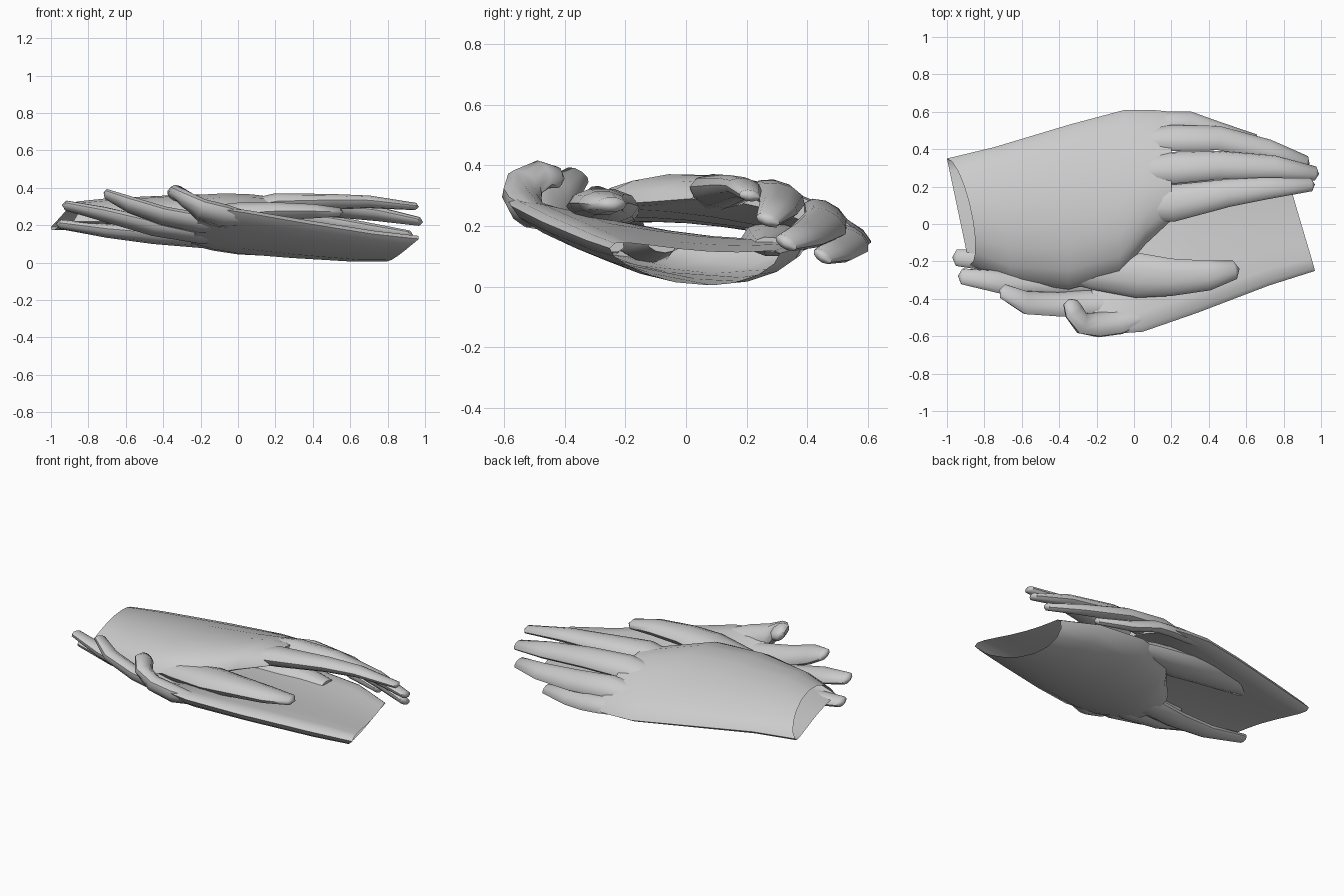
import bpy, bmesh, math
from mathutils import Vector, Matrix

cube = bpy.data.objects.get("Cube")
if cube:
    bpy.data.objects.remove(cube)

skin = bpy.data.materials.new("pale_grey")
skin.use_nodes = True
grey = (0.6, 0.6, 0.6, 1)
skin.diffuse_color = grey
skin.node_tree.nodes["Principled BSDF"].inputs["Base Color"].default_value = grey


def loft(name, rings, cap_start=False, tip=None, matrix=None):
    """Skin a series of closed rings; end in a flat cap or a tip point."""
    bm = bmesh.new()
    loops = [[bm.verts.new(p) for p in ring] for ring in rings]
    n = len(loops[0])
    for a, b in zip(loops, loops[1:]):
        for i in range(n):
            j = (i + 1) % n
            bm.faces.new((a[i], a[j], b[j], b[i]))
    if cap_start:
        bm.faces.new(loops[0])
    if tip is None:
        bm.faces.new(loops[-1])
    else:
        end = bm.verts.new(tip)
        for i in range(n):
            bm.faces.new((loops[-1][i], loops[-1][(i + 1) % n], end))
    if matrix:
        bmesh.ops.transform(bm, matrix=matrix, verts=bm.verts)
    bmesh.ops.recalc_face_normals(bm, faces=bm.faces)
    mesh = bpy.data.meshes.new(name)
    bm.to_mesh(mesh)
    bm.free()
    mesh.materials.append(skin)
    obj = bpy.data.objects.new(name, mesh)
    bpy.context.collection.objects.link(obj)
    bpy.ops.object.select_all(action='DESELECT')
    obj.select_set(True)
    bpy.context.view_layer.objects.active = obj
    bpy.ops.object.shade_smooth_by_angle(angle=math.radians(50))
    return obj


def palm(name, matrix=None, sides=18):
    """Arched, flattened sleeve, open at the wrist."""
    # thumb edge, little finger edge, arch height, half thickness, notch in the back
    stations = [
        ((-.88, -.22, .22), (-1, .35, .19), .06, .06, .07),
        ((-.65, -.31, .22), (-.75, .41, .19), .07, .068, 0),
        ((-.35, -.35, .24), (-.35, .53, .17), .078, .072, 0),
        ((-.08, -.28, .27), (-.05, .61, .15), .078, .07, 0),
        ((.06, -.11, .28), (.1, .61, .145), .075, .06, 0),
        ((.2, .02, .29), (.2, .6, .14), .07, .04, 0),
    ]
    rings = []
    for thumb_edge, little_edge, arch, half, notch in stations:
        ring = []
        for i in range(sides):
            angle = math.tau * i / sides
            s = (1 - math.cos(angle)) / 2
            t = s ** .8
            swell = math.copysign(abs(math.sin(angle)) ** .9, math.sin(angle))
            p = Vector(thumb_edge).lerp(Vector(little_edge), s)
            p.z += 4 * arch * t * (1 - t) + half * swell
            p.x += notch * max(0, math.sin(angle))
            ring.append(p)
        rings.append(ring)
    loft(name, rings, matrix=matrix)


def finger(name, path, tilt=0, flat=.55, matrix=None, sides=10):
    """Flattened tube through (x, y, z, half width) points with a rounded tip."""
    pts = [Vector(p[:3]) for p in path]
    rings = []
    for i, p in enumerate(pts):
        along = (pts[min(i + 1, len(pts) - 1)] - pts[max(i - 1, 0)]).normalized()
        side = along.cross(Vector((0, 0, 1))).normalized()
        side = Matrix.Rotation(math.radians(tilt), 3, along) @ side
        up = side.cross(along)
        r = path[i][3]
        rings.append([p + r * (math.cos(a) * side + flat * math.sin(a) * up)
                      for a in (math.tau * k / sides for k in range(sides))])
    tip = pts[-1] + along * path[-1][3] * .5
    loft(name, rings, cap_start=True, tip=tip, matrix=matrix)


thumb = [(-.5, -.21, .23, .05), (-.22, -.25, .25, .1), (.02, -.275, .265, .12),
         (.2, -.285, .275, .1), (.4, -.275, .275, .08), (.54, -.245, .27, .05)]

# Upper hand, palm down
palm("upper_palm")
finger("upper_thumb", thumb, flat=.5)
finger("upper_index_finger", [(-.05, .08, .28, .06), (.2, .11, .315, .1), (.5, .165, .325, .075),
                              (.7, .19, .325, .06), (.95, .21, .3, .035)], -8)
finger("upper_middle_finger", [(-.05, .28, .28, .06), (.2, .3, .3, .09), (.45, .315, .295, .08),
                               (.75, .305, .26, .065), (.97, .27, .22, .04)], -18)
finger("upper_ring_finger", [(-.05, .44, .22, .05), (.2, .46, .235, .08), (.45, .46, .21, .075),
                             (.72, .4, .17, .06), (.92, .33, .145, .04)], -30)
finger("upper_little_finger", [(-.05, .53, .17, .04), (.2, .55, .16, .06), (.3, .55, .15, .06),
                               (.45, .5, .12, .055), (.65, .45, .1, .035)], -35)

# Lower hand, palm up: the upper one turned through the middle and tipped
lower = (Matrix.Translation((-.03, .03, .42)) @ Matrix.Rotation(math.radians(4), 4, 'Z')
         @ Matrix.Rotation(math.radians(6), 4, 'Y') @ Matrix.Scale(-1, 4))
palm("lower_palm", lower)
finger("lower_thumb", thumb, flat=.5, matrix=lower)
finger("lower_index_finger", [(.05, -.08, .14, .05), (-.2, -.13, .13, .09), (-.45, -.175, .145, .08),
                              (-.7, -.2, .17, .065), (-.95, -.18, .205, .045)], 10)
finger("lower_middle_finger", [(.05, -.26, .15, .06), (-.2, -.29, .155, .09), (-.45, -.31, .19, .08),
                               (-.72, -.31, .26, .065), (-.92, -.28, .305, .045)], 20)
finger("lower_ring_finger", [(.05, -.4, .19, .05), (-.2, -.42, .21, .08), (-.4, -.43, .25, .075),
                             (-.58, -.42, .31, .07), (-.7, -.36, .365, .045)], 30)
finger("lower_little_finger", [(.08, -.48, .23, .04), (-.08, -.52, .25, .08), (-.2, -.54, .285, .075),
                               (-.28, -.53, .34, .065), (-.32, -.47, .37, .06),
                               (-.34, -.42, .36, .045)], 35, .65)
